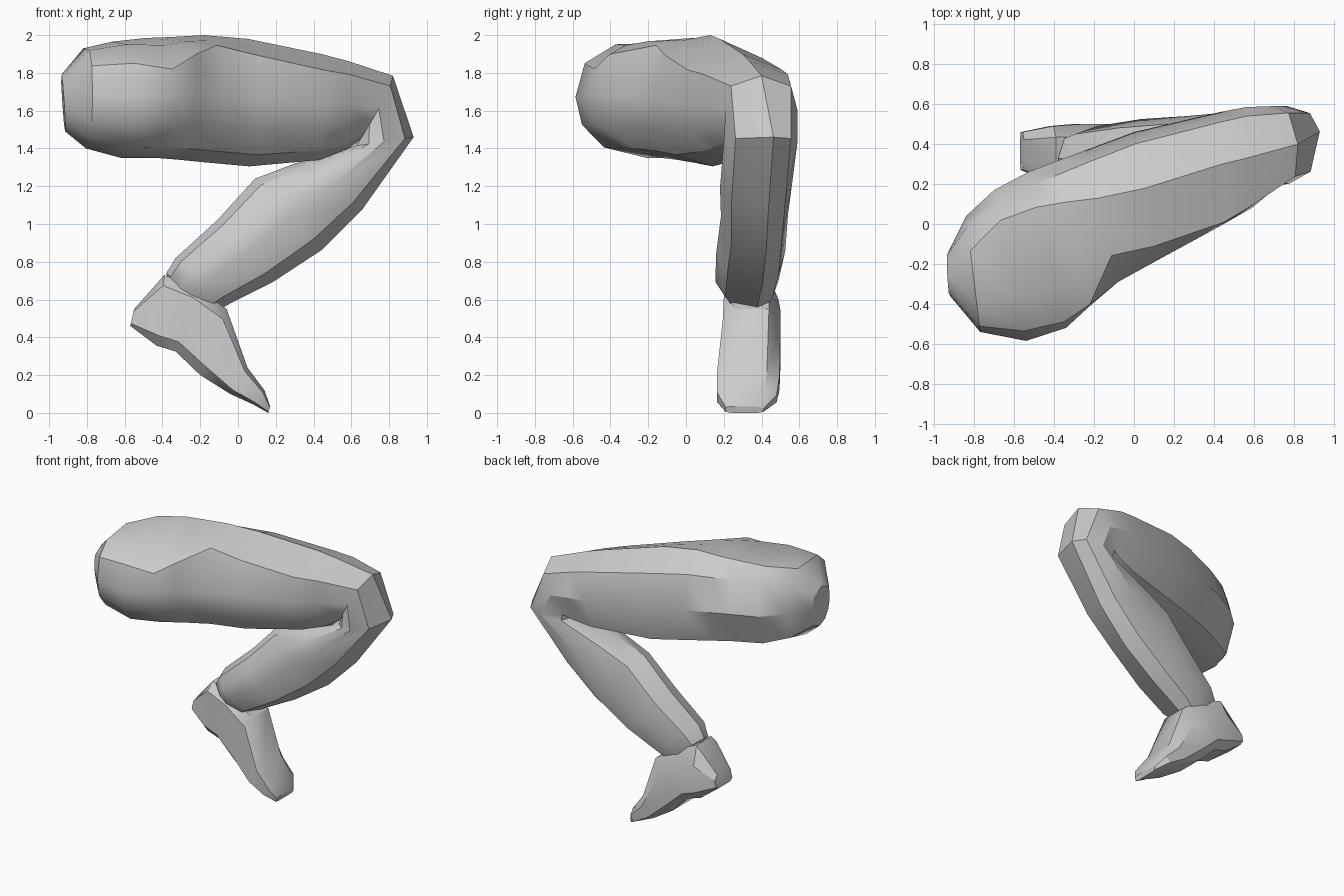
import bpy, bmesh, math
from mathutils import Vector

cube = bpy.data.objects.get("Cube")
if cube:
    bpy.data.objects.remove(cube, do_unlink=True)

grey = bpy.data.materials.new("plain grey")
grey.use_nodes = True
colour = (0.6, 0.6, 0.6, 1)
grey.diffuse_color = colour
grey.node_tree.nodes["Principled BSDF"].inputs["Base Color"].default_value = colour


def loft(name, stations):
    """Skin a chain of rings; each is (centre, half_width, half_height, outline)."""
    bm = bmesh.new()
    rings = [[bm.verts.new(c + a * u + b * v) for u, v in outline]
             for c, a, b, outline in stations]
    n = len(rings[0])
    for r, s in zip(rings, rings[1:]):
        for i in range(n):
            j = (i + 1) % n
            bm.faces.new((r[i], r[j], s[j], s[i]))
    bm.faces.new(rings[0])
    bm.faces.new(rings[-1])
    bmesh.ops.recalc_face_normals(bm, faces=bm.faces)
    mesh = bpy.data.meshes.new(name)
    bm.to_mesh(mesh)
    bm.free()
    mesh.materials.append(grey)
    obj = bpy.data.objects.new(name, mesh)
    bpy.context.collection.objects.link(obj)
    bpy.ops.object.select_all(action='DESELECT')
    bpy.context.view_layer.objects.active = obj
    obj.select_set(True)
    bpy.ops.object.shade_smooth_by_angle(angle=math.radians(32))


def ridged(corner=(-.85, .7), ridge=0, dome=0):
    """Outline with a movable front corner and top ridge, domed between them."""
    crown = ((corner[0] + ridge) / 2 - .3 * dome, (corner[1] + 1) / 2 + .14 * dome)
    return [(1, 0), (.82, .7), (ridge, 1), crown, corner, (-1, .05),
            (-.91, -.43), (-.6, -.82), (0, -1), (.76, -.76)]


def upright(back, front, low, high, outline, tilt=0):
    """Ring spanning two plan points, between two heights."""
    b, f = Vector((*back, 0)), Vector((*front, 0))
    centre = (b + f) / 2 + Vector((0, 0, (low + high) / 2))
    return centre, (b - f) / 2, Vector((tilt, 0, (high - low) / 2)), outline


def side(p, q, y0, y1, outline):
    """Ring spanning two points in side profile, between two depths."""
    a, b = Vector((p[0], 0, p[1])), Vector((q[0], 0, q[1]))
    centre = (a + b) / 2 + Vector((0, (y0 + y1) / 2, 0))
    return centre, Vector((0, (y1 - y0) / 2, 0)), (a - b) / 2, outline


# Hip, thigh, bent knee and shin in one skin
plain = ridged()
shin = ridged((-.68, .72), .35)
loft("thigh_and_shin", [
    upright((-.93, -.14), (-.92, -.36), 1.49, 1.79, plain, -.01),
    upright((-.84, .04), (-.77, -.54), 1.40, 1.93, ridged((-.9, .65), .4, 1)),
    upright((-.70, .17), (-.54, -.585), 1.35, 1.965, ridged((-.87, .63), .6, 1)),
    upright((-.53, .26), (-.34, -.52), 1.35, 1.985, ridged((-.92, .48), .55, 1)),
    upright((-.40, .31), (-.22, -.41), 1.34, 1.99, ridged((-.98, .72), .44, .5)),
    upright((-.24, .37), (-.08, -.29), 1.325, 2.0, ridged((-.6, .84), .27)),
    upright((0, .46), (.12, -.18), 1.305, 1.98, ridged((-.78, .74), .12)),
    upright((.43, .56), (.45, 0), 1.34, 1.90, ridged((-.97, .7), .07)),
    upright((.56, .585), (.59, .08), 1.38, 1.865, ridged((-.95, .7))),
    upright((.70, .59), (.74, .21), 1.42, 1.785, plain, .1),
    side((.93, 1.46), (.60, 1.41), .20, .59, shin),
    side((.66, 1.08), (.30, 1.32), .18, .56, shin),
    side((.44, .86), (.09, 1.24), .185, .54, shin),
    side((.18, .69), (-.11, 1.02), .16, .525, shin),
    side((-.04, .58), (-.33, .82), .155, .49, shin),
    side((-.11, .54), (-.38, .74), .20, .46, shin),
    side((-.17, .51), (-.36, .67), .23, .44, shin),
])

# Foot from heel to toe, with flat sides, instep and sole
flat = [(1, .3), (.6, 1), (-.65, 1), (-1, .7), (-1, -.7), (-.65, -1), (.65, -1), (1, -.7)]
loft("foot", [
    side((-.55, .55), (-.57, .46), .27, .46, flat),
    side((-.39, .73), (-.43, .355), .21, .49, flat),
    side((-.22, .66), (-.33, .325), .20, .50, flat),
    side((-.06, .55), (-.20, .20), .195, .50, flat),
    side((.05, .24), (-.04, .10), .165, .495, flat),
    side((.14, .12), (.08, .045), .165, .48, flat),
    side((.17, .035), (.16, 0), .21, .41, flat),
])
